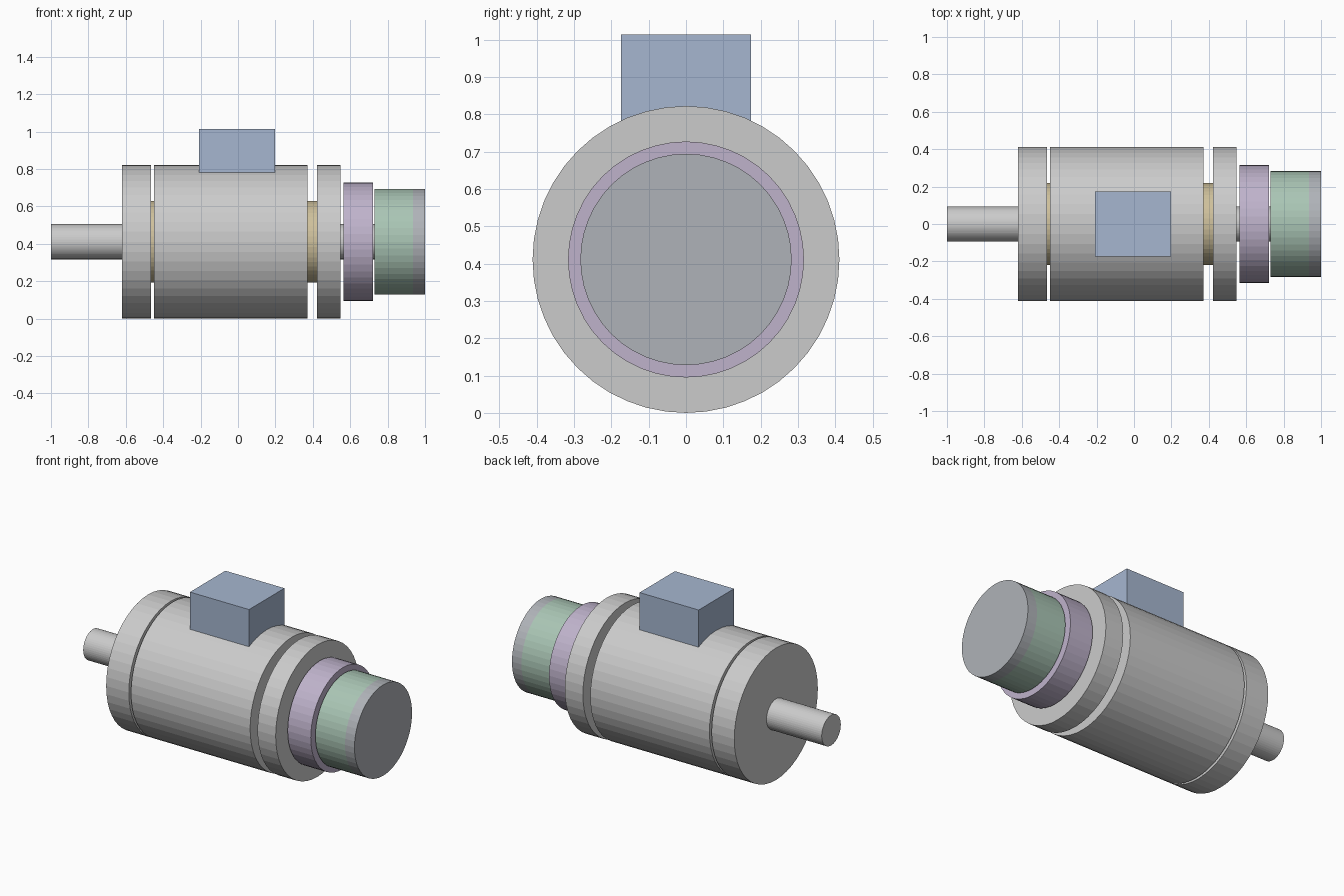
import bpy, bmesh
from math import pi
from mathutils import Matrix

if "Cube" in bpy.data.objects:
    bpy.data.objects.remove(bpy.data.objects["Cube"])

AXIS_Z = 0.411
SIDES = 48


def paint(obj, name, color):
    mat = bpy.data.materials.get(name) or bpy.data.materials.new(name)
    mat.diffuse_color = (*color, 1)
    mat.use_nodes = True
    mat.node_tree.nodes["Principled BSDF"].inputs["Base Color"].default_value = mat.diffuse_color
    obj.data.materials.append(mat)


def make_object(name, bm, material=None):
    mesh = bpy.data.meshes.new(name)
    bm.to_mesh(mesh)
    bm.free()
    obj = bpy.data.objects.new(name, mesh)
    bpy.context.collection.objects.link(obj)
    if material:
        paint(obj, *material)
    return obj


def disc(name, x0, x1, radius, material=None):
    """Solid cylinder along the motor axis, from x0 to x1."""
    bm = bmesh.new()
    place = Matrix.Translation(((x0 + x1) / 2, 0, AXIS_Z)) @ Matrix.Rotation(pi / 2, 4, 'Y')
    bmesh.ops.create_cone(bm, cap_ends=True, segments=SIDES, radius1=radius,
                          radius2=radius, depth=x1 - x0, matrix=place)
    return make_object(name, bm, material)


def box(name, x, y, z, material=None):
    """Box from (min, max) pairs."""
    bm = bmesh.new()
    center = [(a + b) / 2 for a, b in (x, y, z)]
    size = [b - a for a, b in (x, y, z)]
    bmesh.ops.create_cube(bm, size=1, matrix=Matrix.Translation(center) @ Matrix.Diagonal((*size, 1)))
    return make_object(name, bm, material)


brass = ("brass", (0.62, 0.53, 0.33))
purple = ("purple", (0.52, 0.45, 0.60))
green = ("green", (0.40, 0.56, 0.46))
blue = ("blue", (0.38, 0.47, 0.63))
dark_grey = ("dark_grey", (0.43, 0.45, 0.48))

# Shaft through the whole motor
disc("shaft", -1.0, 0.80, 0.094)

# Housing and end shields
disc("drive_end_shield", -0.62, -0.464, 0.411)
disc("housing", -0.449, 0.371, 0.411)
disc("rear_end_shield", 0.422, 0.547, 0.411)

# Bearings showing in the gaps
disc("front_bearing", -0.468, -0.445, 0.219, brass)
disc("rear_bearing", 0.367, 0.426, 0.219, brass)

# Rear brake, encoder and end cap
disc("brake", 0.563, 0.722, 0.316, purple)
disc("encoder", 0.731, 0.935, 0.283, green)
disc("end_cap", 0.935, 1.0, 0.283, dark_grey)

# Terminal box on top of the housing
box("terminal_box", (-0.209, 0.198), (-0.174, 0.174), (0.76, 1.014), blue)
